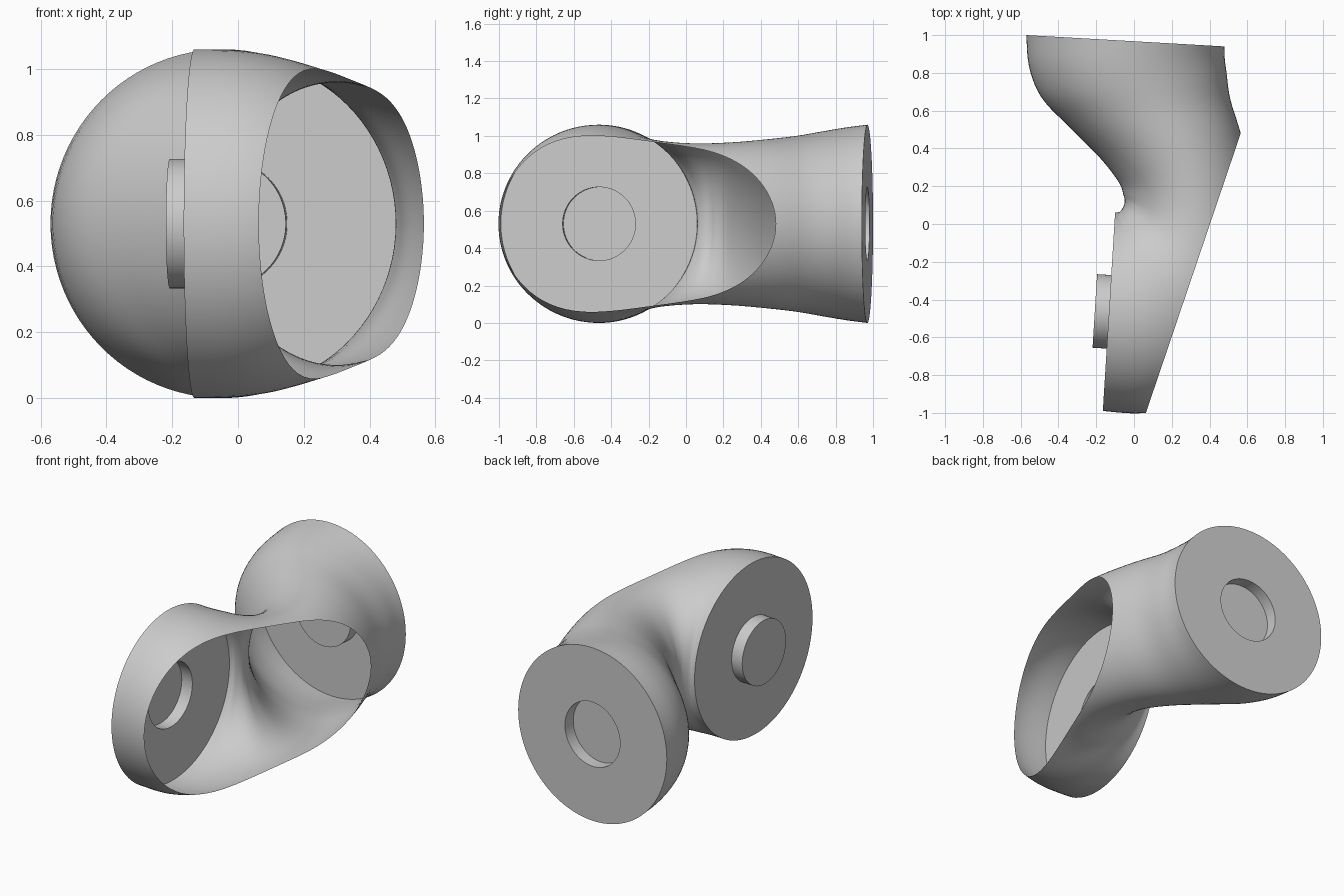
import bpy, bmesh, math
from mathutils import Vector

cube = bpy.data.objects.get("Cube")
if cube:
    bpy.data.objects.remove(cube, do_unlink=True)

SIDES, STEPS, MID = 96, 5, 0.53
PEG_RADIUS, PEG_DEPTH = 0.195, 0.075

grey = bpy.data.materials.new("light grey")
grey.use_nodes = True
COLOUR = (0.6, 0.6, 0.6, 1)
grey.diffuse_color = COLOUR
grey.node_tree.nodes["Principled BSDF"].inputs["Base Color"].default_value = COLOUR

# Elliptic sections along the bend: inner x, y, outer x, y, half height
SECTIONS = [
    (-0.10, 0.06, -0.165, -0.99, 0.53),
    (-0.075, 0.065, 0.06, -1.0, 0.527),
    (-0.06, 0.085, 0.27, -0.93, 0.51),
    (-0.05, 0.11, 0.48, -0.74, 0.475),
    (-0.05, 0.13, 0.63, -0.45, 0.445),
    (-0.055, 0.15, 0.66, -0.07, 0.43),
    (-0.08, 0.22, 0.62, 0.25, 0.435),
    (-0.18, 0.35, 0.565, 0.48, 0.45),
    (-0.35, 0.52, 0.51, 0.66, 0.47),
    (-0.49, 0.67, 0.49, 0.80, 0.495),
    (-0.555, 0.83, 0.48, 0.88, 0.515),
    (-0.57, 1.0, 0.48, 0.94, 0.53),
]


def smooth_sections(rows):
    """Catmull-Rom interpolation between the sections."""
    last = len(rows) - 1
    out = []
    for i in range(last):
        group = zip(rows[max(i - 1, 0)], rows[i], rows[i + 1], rows[min(i + 2, last)])
        group = list(group)
        for s in range(STEPS):
            t = s / STEPS
            out.append([b + 0.5 * t * (c - a + t * (2 * a - 5 * b + 4 * c - d
                        + t * (3 * (b - c) + d - a))) for a, b, c, d in group])
    return out + [rows[last]]


def ring(bm, section, scale=1.0, offset=0.0):
    """Closed loop of vertices on one section, shifted along the bend."""
    px, py, qx, qy, h = section
    centre = Vector(((px + qx) / 2, (py + qy) / 2, MID))
    axis = Vector(((qx - px) / 2, (qy - py) / 2, 0))
    along = Vector((-axis.y, axis.x, 0)).normalized()
    loop = []
    for k in range(SIDES):
        a = math.tau * k / SIDES
        point = axis * math.cos(a) + Vector((0, 0, h * math.sin(a)))
        loop.append(bm.verts.new(centre + point * scale + along * offset))
    return loop


def bridge(bm, loops):
    for a, b in zip(loops, loops[1:]):
        for k in range(SIDES):
            n = (k + 1) % SIDES
            bm.faces.new((a[k], a[n], b[n], b[k]))


def finish(bm, name):
    mesh = bpy.data.meshes.new(name)
    bmesh.ops.recalc_face_normals(bm, faces=bm.faces[:])
    bm.to_mesh(mesh)
    bm.free()
    mesh.materials.append(grey)
    obj = bpy.data.objects.new(name, mesh)
    bpy.context.collection.objects.link(obj)
    bpy.ops.object.select_all(action='DESELECT')
    obj.select_set(True)
    bpy.context.view_layer.objects.active = obj
    bpy.ops.object.shade_smooth_by_angle(angle=math.radians(35))


# Curved shell, with the outer corner of the elbow sliced off
bm = bmesh.new()
bridge(bm, [ring(bm, s) for s in smooth_sections(SECTIONS)])
bmesh.ops.bisect_plane(bm, geom=bm.verts[:] + bm.edges[:] + bm.faces[:],
                       plane_co=(0.063, -1.0, 0), plane_no=(1.48, -0.502, 0),
                       clear_outer=True)
finish(bm, "elbow_shell")


# Flat joint faces: a hollow peg on one, a matching socket in the other
def joint_face(name, section):
    bm = bmesh.new()
    width = math.hypot(section[2] - section[0], section[3] - section[1]) / 2
    scale = PEG_RADIUS / width
    loops = [ring(bm, section), ring(bm, section, scale),
             ring(bm, section, scale, -PEG_DEPTH)]
    bridge(bm, loops)
    bm.faces.new(loops[-1])
    finish(bm, name)


joint_face("peg_joint_face", SECTIONS[0])
joint_face("socket_joint_face", SECTIONS[-1])
